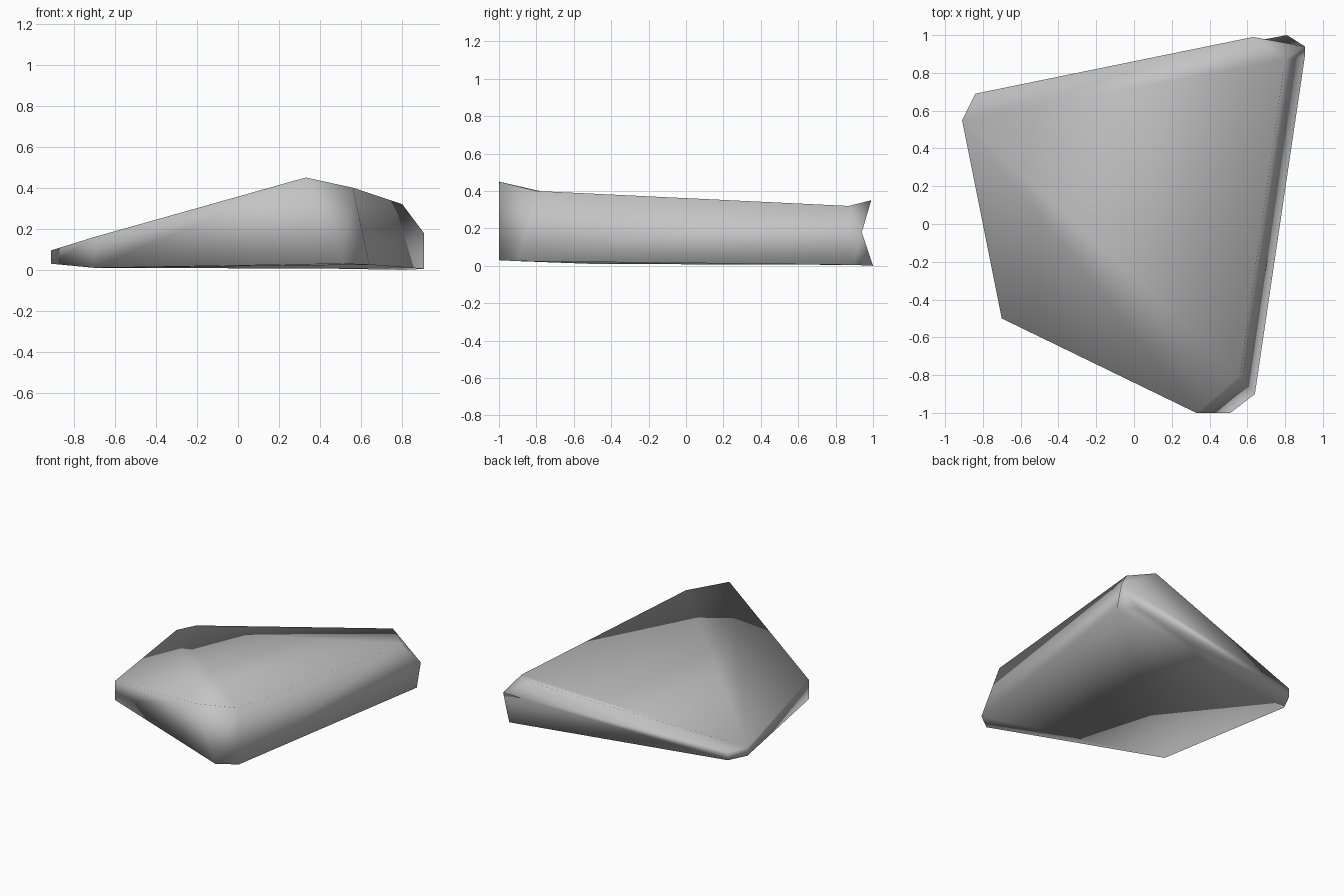
import bpy
import bmesh

cube = bpy.data.objects.get("Cube")
if cube:
    bpy.data.objects.remove(cube, do_unlink=True)

# Single grey stone colour
stone = bpy.data.materials.new("stone_grey")
stone.use_nodes = True
colour = (0.55, 0.55, 0.55, 1)
stone.diffuse_color = colour
stone.node_tree.nodes["Principled BSDF"].inputs["Base Color"].default_value = colour

# Corners of the wedge: (foot point, rim point), counter-clockwise from above
corners = {
    "left": ((-0.70, -0.50, 0.01), (-0.70, -0.50, 0.16)),
    "front": ((0.51, -1.00, 0.03), (0.33, -1.00, 0.45)),
    "front_side": ((0.64, -0.90, 0.025), (0.56, -0.80, 0.40)),
    "back_side": ((0.905, 0.89, 0.005), (0.80, 0.87, 0.32)),
    "back": ((0.81, 1.00, 0.00), (0.63, 0.99, 0.35)),
    "tip_back": ((-0.84, 0.69, 0.03), (-0.84, 0.69, 0.095)),
    "tip": ((-0.91, 0.55, 0.03), (-0.91, 0.55, 0.095)),
}

bm = bmesh.new()
foot = {name: bm.verts.new(pair[0]) for name, pair in corners.items()}
rim = {name: bm.verts.new(pair[1]) for name, pair in corners.items()}
chip = bm.verts.new((0.905, 0.94, 0.18))


def patch(ring, names):
    bm.faces.new([ring[n] for n in names.split()])


# Plain side walls
names = list(corners)
for a, b in zip(names, names[1:] + names[:1]):
    if "back" not in (a, b):
        bm.faces.new((foot[a], foot[b], rim[b], rim[a]))

# Chipped back corner: a fan around the chip point
fan = [rim["back_side"], foot["back_side"], foot["back"],
       foot["tip_back"], rim["tip_back"], rim["back"]]
for a, b in zip(fan, fan[1:] + fan[:1]):
    bm.faces.new((a, b, chip))

# Top: facets spreading out from the low tip
for names in ("left front tip", "front front_side tip", "front_side back_side tip",
              "back_side back tip", "back tip_back tip"):
    patch(rim, names)

# Underside
for names in ("left front front_side", "left front_side back_side",
              "left back_side tip", "back_side back tip", "back tip_back tip"):
    patch(foot, names)

bmesh.ops.recalc_face_normals(bm, faces=bm.faces[:])
for face in bm.faces:
    face.smooth = True

mesh = bpy.data.meshes.new("stone_wedge")
bm.to_mesh(mesh)
bm.free()
mesh.materials.append(stone)
bpy.context.collection.objects.link(bpy.data.objects.new("stone_wedge", mesh))
